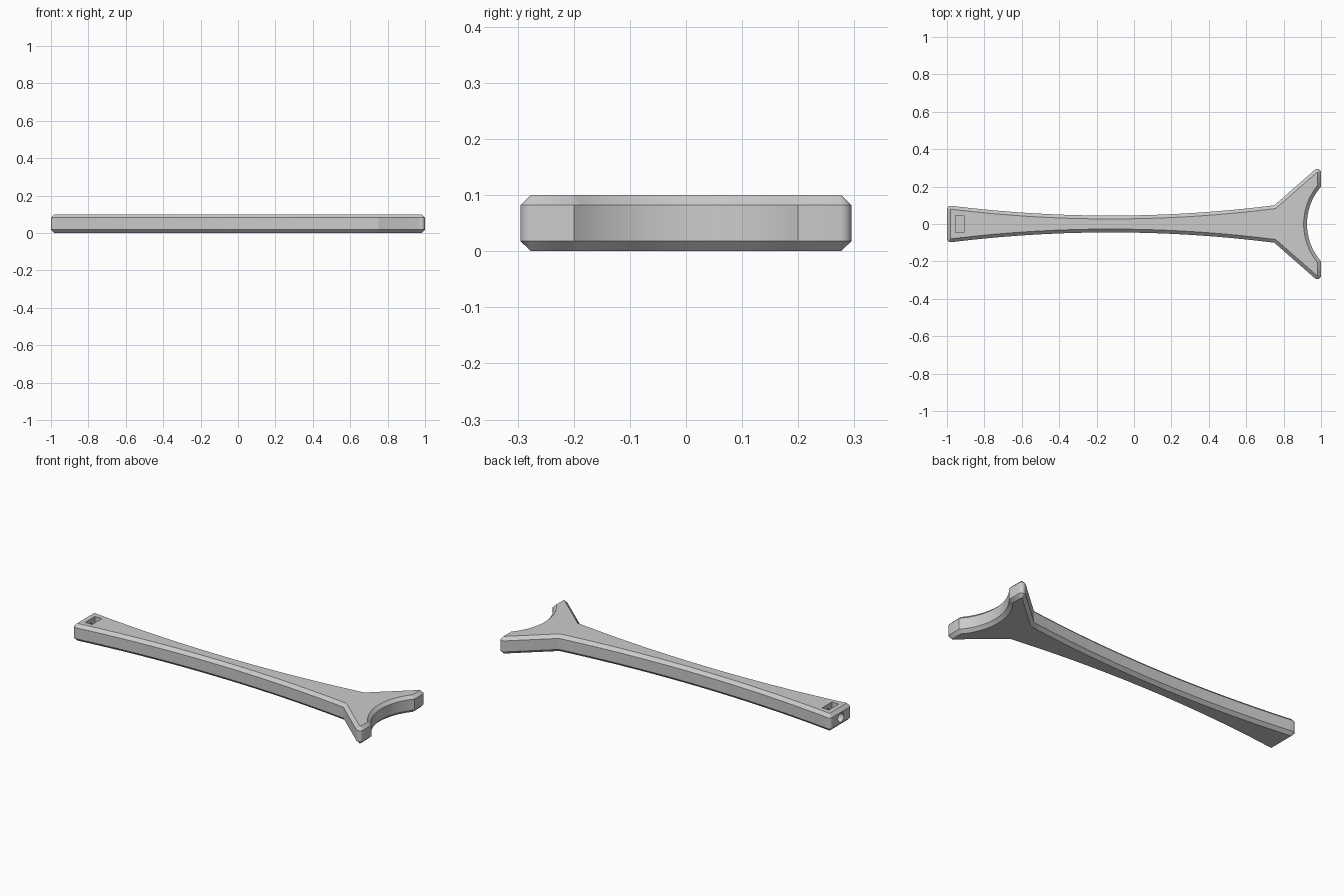
import bpy
import bmesh
import math
from mathutils import Vector

cube = bpy.data.objects.get("Cube")
if cube:
    bpy.data.objects.remove(cube, do_unlink=True)

HEIGHT, CHAMFER = 0.1, 0.018

grey = bpy.data.materials.new("plain grey")
grey.use_nodes = True
grey.diffuse_color = (0.6, 0.6, 0.6, 1)
grey.node_tree.nodes["Principled BSDF"].inputs["Base Color"].default_value = grey.diffuse_color


def rounded(prev, corner, nxt, radius, steps=6):
    """Points of a fillet at a corner."""
    a, b = (prev - corner).normalized(), (nxt - corner).normalized()
    half = a.angle(b) / 2
    centre = corner + (a + b).normalized() * radius / math.sin(half)
    start = (corner + a * radius / math.tan(half) - centre).normalized()
    end = (corner + b * radius / math.tan(half) - centre).normalized()
    return [centre + start.slerp(end, i / steps) * radius for i in range(steps + 1)]


def offset(points, distance):
    """Move a clockwise outline inwards with mitred corners."""
    result = []
    for i, p in enumerate(points):
        d1 = (p - points[i - 1]).normalized()
        d2 = (points[(i + 1) % len(points)] - p).normalized()
        n1, n2 = Vector((d1.y, -d1.x)), Vector((d2.y, -d2.x))
        result.append(p + (n1 + n2) * distance / (1 + n1.dot(n2)))
    return result


def shaft_edge(x):
    return Vector((x, 0.045 + 0.055 * ((x + 0.125) / 0.875) ** 2))


# Half outline: butt end, waisted shaft, fork tip, concave mouth
neck, tip, lip = shaft_edge(0.75), Vector((1, 0.319)), Vector((1, 0.2))
half = rounded(Vector((-1, 0)), shaft_edge(-1), shaft_edge(-0.95), 0.02)
half += [shaft_edge(-0.95 + 1.7 * i / 32) for i in range(33)]
half += rounded(neck, tip, lip, 0.02)
radius = 0.304
sweep = math.asin(0.2 / radius)
for i in range(13):
    a = sweep * (1 - i / 12)
    half.append(Vector((0.925 + radius * (1 - math.cos(a)), radius * math.sin(a))))
outline = half + [Vector((p.x, -p.y)) for p in reversed(half[:-1])]

# Chamfered body from four stacked rings
bm = bmesh.new()
levels = [(0, CHAMFER), (CHAMFER, 0), (HEIGHT - CHAMFER, 0), (HEIGHT, CHAMFER)]
rings = [[bm.verts.new((p.x, p.y, z)) for p in offset(outline, inset)]
         for z, inset in levels]
for low, high in zip(rings, rings[1:]):
    for i in range(len(low)):
        bm.faces.new((low[i - 1], low[i], high[i], high[i - 1]))
bm.faces.new(rings[0])
bm.faces.new(rings[-1])
bmesh.ops.recalc_face_normals(bm, faces=bm.faces)
mesh = bpy.data.meshes.new("forked_handle")
bm.to_mesh(mesh)
bm.free()
body = bpy.data.objects.new("forked_handle", mesh)
bpy.context.collection.objects.link(body)
mesh.materials.append(grey)


def cut(cutter):
    """Subtract a helper solid from the body and discard it."""
    cutter.hide_render = True
    cutter.data.materials.append(grey)
    bpy.ops.object.select_all(action="DESELECT")
    body.select_set(True)
    bpy.context.view_layer.objects.active = body
    mod = body.modifiers.new("cut", "BOOLEAN")
    mod.operation, mod.solver, mod.object = "DIFFERENCE", "EXACT", cutter
    bpy.ops.object.modifier_apply(modifier=mod.name)
    bpy.data.objects.remove(cutter, do_unlink=True)


# Rectangular nut pocket in the top
bpy.ops.mesh.primitive_cube_add(size=1, location=(-0.932, 0, 0.07))
pocket = bpy.context.object
pocket.name = "pocket_cutter"
pocket.scale = (0.045, 0.09, 0.1)
cut(pocket)

# Round bolt hole in the butt end
bpy.ops.mesh.primitive_cylinder_add(vertices=32, radius=0.026, depth=0.2,
                                    location=(-0.96, 0, 0.05),
                                    rotation=(0, math.pi / 2, 0))
hole = bpy.context.object
hole.name = "hole_cutter"
cut(hole)

bpy.ops.object.select_all(action="DESELECT")
body.select_set(True)
bpy.context.view_layer.objects.active = body
bpy.ops.object.shade_smooth_by_angle(angle=math.radians(30))
